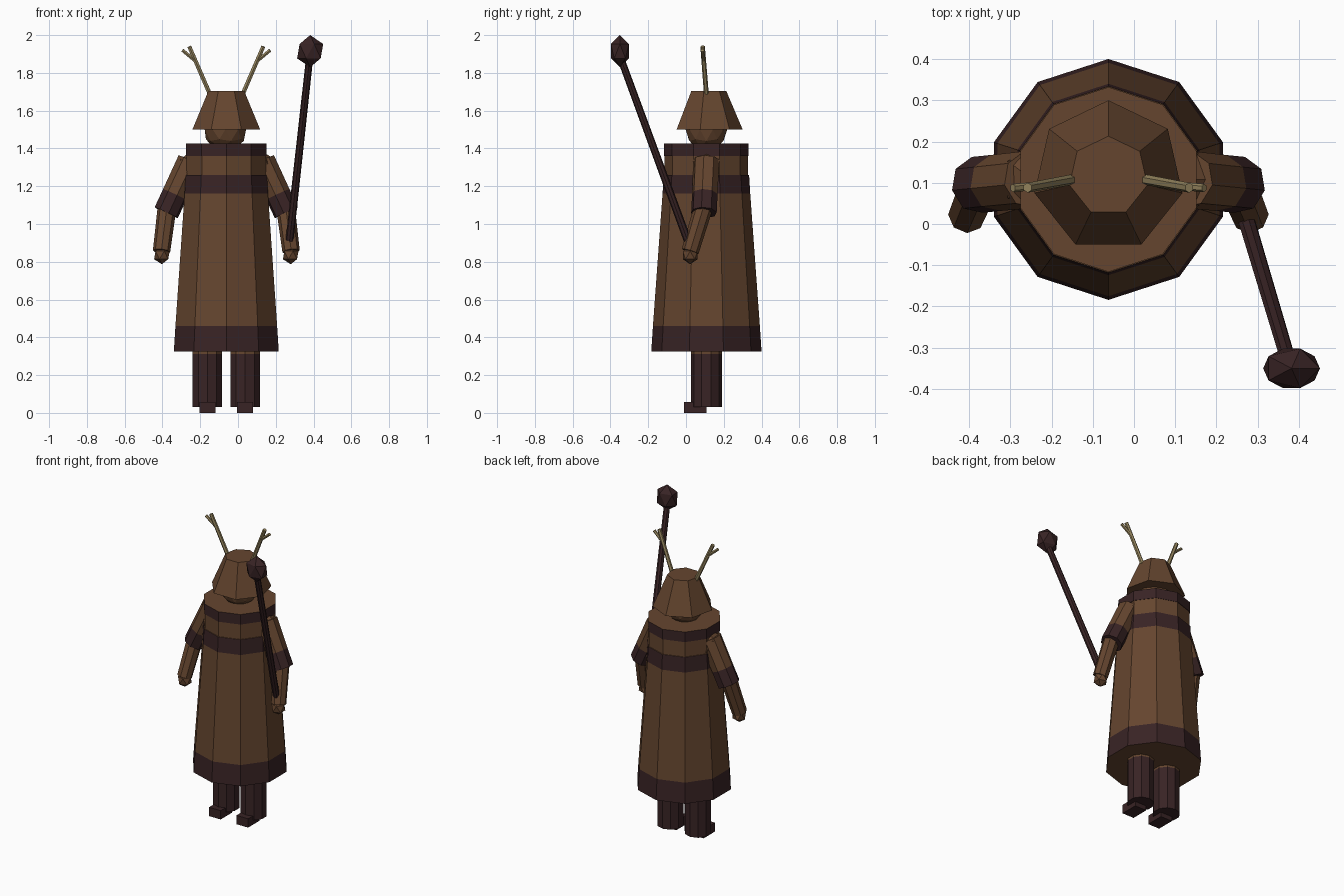
import bpy, bmesh, math
from mathutils import Vector, Matrix

cube = bpy.data.objects.get("Cube")
if cube:
    bpy.data.objects.remove(cube, do_unlink=True)


def material(name, rgb):
    m = bpy.data.materials.new(name)
    m.use_nodes = True
    m.diffuse_color = (*rgb, 1)
    bsdf = m.node_tree.nodes["Principled BSDF"]
    bsdf.inputs["Base Color"].default_value = (*rgb, 1)
    bsdf.inputs["Roughness"].default_value = 0.9
    return m


MATS = [material("brown cloth", (0.13, 0.06, 0.028)),
        material("dark wood", (0.04, 0.017, 0.018)),
        material("pale antler", (0.31, 0.24, 0.115))]
BROWN, DARK, HORN = range(3)
CX, CY = -0.062, 0.108      # body axis


def finish(name, bm):
    bmesh.ops.recalc_face_normals(bm, faces=bm.faces)
    me = bpy.data.meshes.new(name)
    bm.to_mesh(me)
    bm.free()
    for m in MATS:
        me.materials.append(m)
    ob = bpy.data.objects.new(name, me)
    bpy.context.collection.objects.link(ob)
    return ob


def tube(name, start, end, stations, sides, colours, caps=(BROWN, BROWN), phase=0.0):
    """Faceted tube; stations are (fraction, radius), one colour per band."""
    a, b = Vector(start), Vector(end)
    turn = Vector((0, 0, 1)).rotation_difference(b - a)
    bm = bmesh.new()
    rings = []
    for t, r in stations:
        ring = []
        for i in range(sides):
            ang = math.pi / 2 + phase + math.tau * i / sides
            off = Vector((math.cos(ang) * r, math.sin(ang) * r, 0))
            ring.append(bm.verts.new(a.lerp(b, t) + turn @ off))
        rings.append(ring)
    for low, high, colour in zip(rings, rings[1:], colours):
        for i in range(sides):
            j = (i + 1) % sides
            bm.faces.new((low[i], low[j], high[j], high[i])).material_index = colour
    for ring, colour in zip((rings[0], rings[-1]), caps):
        bm.faces.new(ring).material_index = colour
    return finish(name, bm)


def ball(name, centre, size, colour, detail=1):
    bm = bmesh.new()
    mat = Matrix.Translation(centre) @ Matrix.Diagonal((*size, 1))
    bmesh.ops.create_icosphere(bm, subdivisions=detail, radius=1, matrix=mat)
    for f in bm.faces:
        f.material_index = colour
    return finish(name, bm)


def box(name, centre, size, colour):
    bm = bmesh.new()
    mat = Matrix.Translation(centre) @ Matrix.Diagonal((*size, 1))
    bmesh.ops.create_cube(bm, size=1, matrix=mat)
    for f in bm.faces:
        f.material_index = colour
    return finish(name, bm)


# Robe with dark hem and chest band, then the straight collar
tube("robe", (CX, CY, 0.325), (CX, CY, 1.26),
     [(0, 0.292), (0.145, 0.283), (0.895, 0.232), (1, 0.226)], 10, [DARK, BROWN, DARK])
tube("collar", (CX, CY, 1.26), (CX, CY, 1.425),
     [(0, 0.221), (0.6, 0.221), (0.6, 0.224), (1, 0.224)], 10, [BROWN, DARK, DARK])

# Head and helmet
ball("head", (CX - 0.005, CY, 1.50), (0.115, 0.11, 0.115), BROWN, 2)
tube("helmet", (CX, 0.116, 1.50), (CX, 0.116, 1.705),
     [(0, 0.184), (1, 0.097)], 7, [BROWN])

for side, s in (("left", 1), ("right", -1)):
    def at(x, y, z):
        return (CX + s * x, y, z)

    # Antler with a short outer prong
    tube(side + "_antler", at(0.075, 0.11, 1.66), at(0.196, 0.088, 1.94),
         [(0, 0.013), (1, 0.012)], 6, [HORN], (HORN, HORN))
    tube(side + "_antler_prong", at(0.16, 0.094, 1.86), at(0.232, 0.087, 1.92),
         [(0, 0.010), (1, 0.010)], 6, [HORN], (HORN, HORN))

    # Arm: shoulder, sleeve with dark cuff, forearm, hand
    ball(side + "_shoulder", at(0.185, CY, 1.305), (0.082, 0.085, 0.082), BROWN)
    tube(side + "_sleeve", at(0.19, 0.108, 1.335), at(0.318, 0.095, 1.06),
         [(0, 0.07), (0.65, 0.069), (1, 0.069)], 8, [BROWN, DARK], (BROWN, DARK))
    tube(side + "_forearm", at(0.312, 0.096, 1.10), at(0.343, 0.022, 0.855),
         [(0, 0.05), (1, 0.046)], 8, [BROWN])
    ball(side + "_hand", at(0.341, 0.022, 0.835), (0.046, 0.046, 0.048), BROWN)

    # Leg and foot
    tube(side + "_leg", at(0.1, CY, 0.03), at(0.1, CY, 0.37),
         [(0, 0.082), (0.83, 0.082), (1, 0.082)], 10, [DARK, BROWN], (DARK, BROWN))
    box(side + "_foot", at(0.1, 0.049, 0.029), (0.085, 0.118, 0.058), DARK)

# Staff held in the left hand
tube("staff", (0.273, 0.008, 0.915), (0.378, -0.343, 1.87),
     [(0, 0.021), (1, 0.019)], 8, [DARK], (DARK, DARK))
ball("staff_head", (0.382, -0.35, 1.915), (0.077, 0.056, 0.085), DARK)
